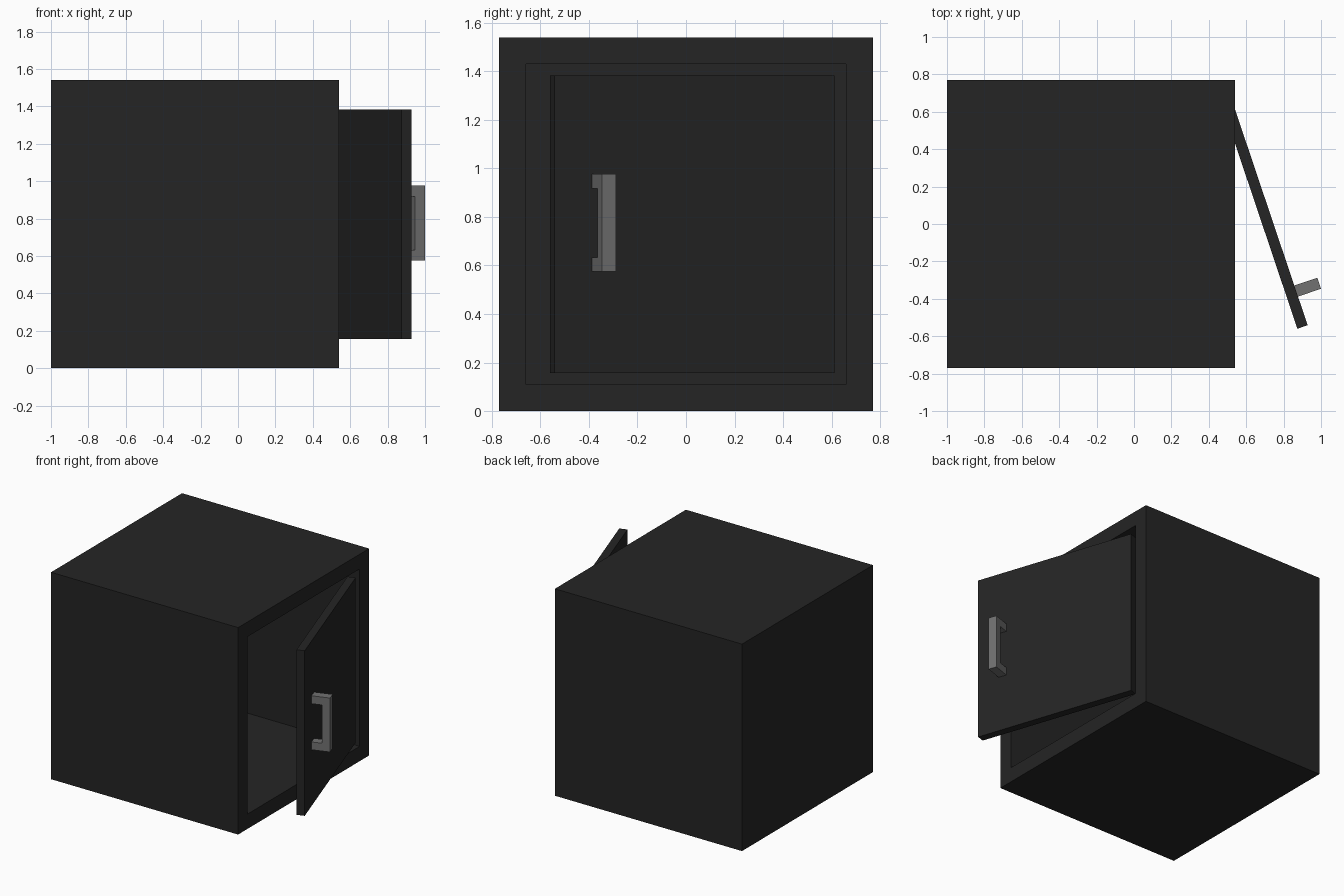
import bpy, bmesh, math
from mathutils import Matrix, Vector

if "Cube" in bpy.data.objects:
    bpy.data.objects.remove(bpy.data.objects["Cube"])


def material(name, v):
    m = bpy.data.materials.new(name)
    m.diffuse_color = (v, v, v, 1)
    m.use_nodes = True
    m.node_tree.nodes["Principled BSDF"].inputs["Base Color"].default_value = m.diffuse_color
    return m


black = material("charcoal black", 0.018)
grey = material("handle grey", 0.165)


def finish(bm, name, mat):
    bmesh.ops.recalc_face_normals(bm, faces=bm.faces)
    me = bpy.data.meshes.new(name)
    bm.to_mesh(me)
    bm.free()
    me.materials.append(mat)
    ob = bpy.data.objects.new(name, me)
    bpy.context.collection.objects.link(ob)
    return ob


def box(bm, lo, hi):
    lo, hi = Vector(lo), Vector(hi)
    mat = Matrix.Translation((lo + hi) / 2) @ Matrix.Diagonal((*(hi - lo), 1))
    bmesh.ops.create_cube(bm, size=1, matrix=mat)


# hollow cabinet, open on the right side
WALL = 0.156
bm = bmesh.new()
box(bm, (-1, -0.77, 0), (0.54, 0.77, 1.54))
bm.faces.ensure_lookup_table()
opening = max(bm.faces, key=lambda f: f.calc_center_median().x)
bmesh.ops.inset_region(bm, faces=[opening], thickness=WALL)
cavity = bmesh.ops.extrude_discrete_faces(bm, faces=[opening])["faces"][0]
bmesh.ops.translate(bm, verts=cavity.verts, vec=(-1.54 + WALL, 0, 0))
finish(bm, "cabinet_body", black)

# door swung ajar: local x points outward, local -y runs away from the hinge
hinge = Matrix.Translation((0.54, 0.613, 0)) @ Matrix.Rotation(math.radians(18.6), 4, 'Z')
bm = bmesh.new()
box(bm, (-0.058, -1.218, WALL), (0, 0, 1.54 - WALL))
door = finish(bm, "door", black)
door.matrix_world = hinge

# C-shaped handle: profile in x-z, extruded across the door
profile = [(0, 0.575), (0.13, 0.575), (0.13, 0.977), (0, 0.977),
           (0, 0.918), (0.073, 0.918), (0.073, 0.633), (0, 0.633)]
bm = bmesh.new()
face = bm.faces.new([bm.verts.new((x, -1.056, z)) for x, z in profile])
ext = bmesh.ops.extrude_face_region(bm, geom=[face])
bmesh.ops.translate(bm, vec=(0, 0.062, 0),
                    verts=[v for v in ext["geom"] if isinstance(v, bmesh.types.BMVert)])
handle = finish(bm, "door_handle", grey)
handle.matrix_world = hinge
